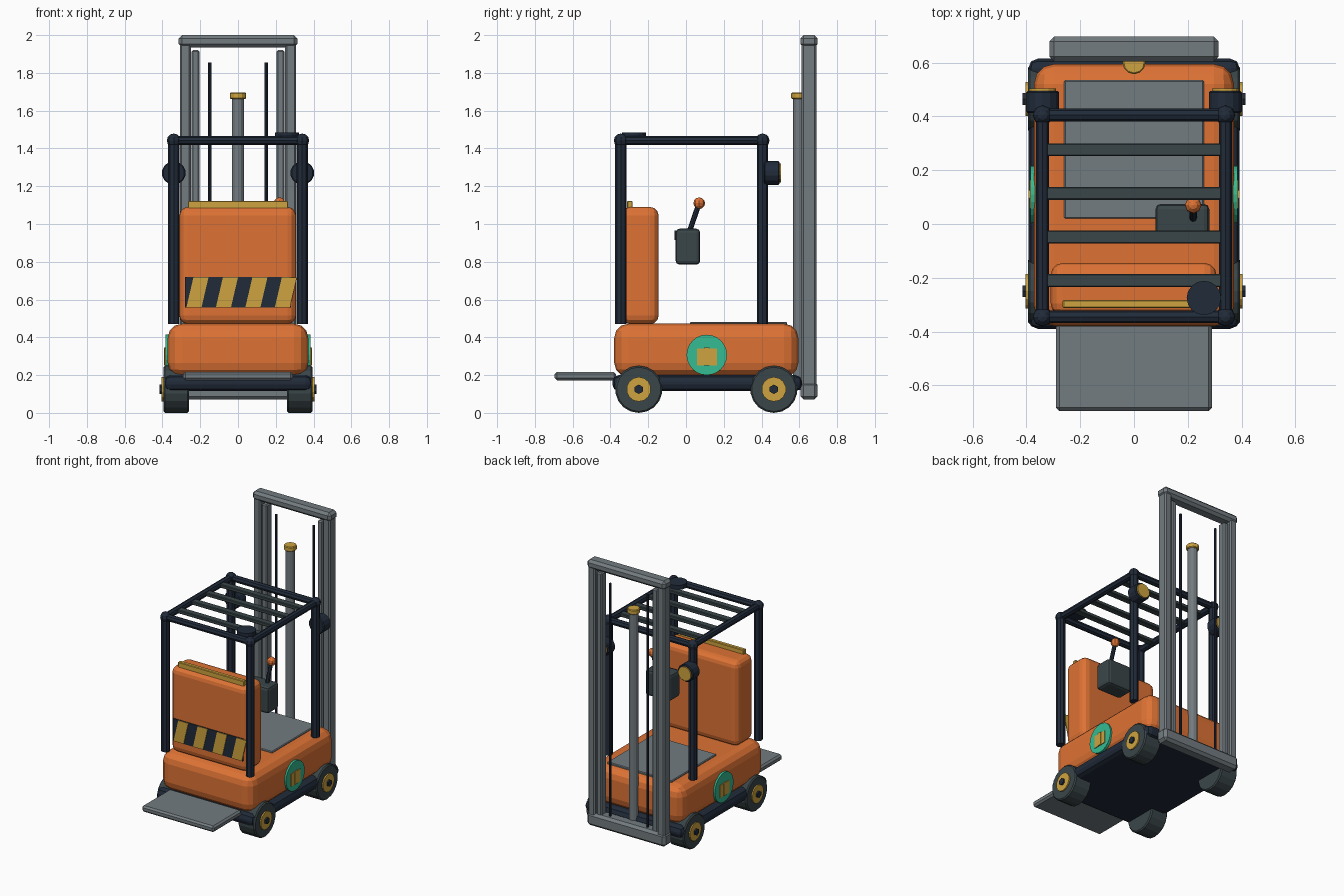
import bpy, bmesh
from mathutils import Vector, Matrix

if "Cube" in bpy.data.objects:
    bpy.data.objects.remove(bpy.data.objects["Cube"])


def material(name, rgb):
    m = bpy.data.materials.new(name)
    m.use_nodes = True
    colour = (*rgb, 1)
    m.diffuse_color = colour
    m.node_tree.nodes["Principled BSDF"].inputs["Base Color"].default_value = colour
    return m


ORANGE = material("orange paint", (0.73, 0.17, 0.035))
YELLOW = material("warning yellow", (0.62, 0.37, 0.05))
STEEL = material("grey steel", (0.17, 0.2, 0.215))
NAVY = material("dark navy", (0.015, 0.024, 0.042))
RUBBER = material("charcoal", (0.042, 0.06, 0.066))
TEAL = material("teal", (0.035, 0.5, 0.29))


def finish(name, bm, mat):
    bmesh.ops.recalc_face_normals(bm, faces=bm.faces)
    mesh = bpy.data.meshes.new(name)
    bm.to_mesh(mesh)
    bm.free()
    mesh.materials.append(mat)
    ob = bpy.data.objects.new(name, mesh)
    bpy.context.collection.objects.link(ob)
    return ob


def box(name, mat, x, y, z, bevel=0.0, segments=1, shear=0.0):
    """Box from (min, max) ranges; shear slides the top along x."""
    bm = bmesh.new()
    bmesh.ops.create_cube(bm, size=1)
    for v in bm.verts:
        top = v.co.z > 0
        v.co = [r[0] if c < 0 else r[1] for c, r in zip(v.co, (x, y, z))]
        if top:
            v.co.x += shear
    if bevel:
        bmesh.ops.bevel(bm, geom=bm.edges[:], offset=bevel, segments=segments,
                        profile=0.5, affect='EDGES', clamp_overlap=True)
    return finish(name, bm, mat)


def rod(name, mat, a, b, radius, sides=8, bevel=0.0):
    """Capped cylinder between two points."""
    a, b = Vector(a), Vector(b)
    axis = b - a
    bm = bmesh.new()
    turn = axis.to_track_quat('Z', 'Y').to_matrix().to_4x4()
    bmesh.ops.create_cone(bm, cap_ends=True, segments=sides, radius1=radius, radius2=radius,
                          depth=axis.length,
                          matrix=Matrix.Translation((a + b) / 2) @ turn)
    if bevel:
        rims = [e for e in bm.edges if any(len(f.verts) > 4 for f in e.link_faces)]
        bmesh.ops.bevel(bm, geom=rims, offset=bevel, segments=1, affect='EDGES')
    return finish(name, bm, mat)


def ball(name, mat, at, radius, sides=8):
    bm = bmesh.new()
    bmesh.ops.create_uvsphere(bm, u_segments=sides, v_segments=6, radius=radius,
                              matrix=Matrix.Translation(at))
    return finish(name, bm, mat)


SIDES = (("left", 1), ("right", -1))


def span(s, a, b):
    """Mirrored min/max range for side s."""
    return tuple(sorted((s * a, s * b)))


# Chassis, body and platforms
box("chassis", NAVY, (-0.393, 0.393), (-0.39, 0.615), (0.115, 0.2), 0.035, 2)
box("body", ORANGE, (-0.372, 0.372), (-0.38, 0.595), (0.19, 0.472), 0.075, 3)
box("deck_plate", STEEL, (-0.26, 0.26), (0.02, 0.535), (0.46, 0.482), 0.005)
box("front_platform", STEEL, (-0.29, 0.29), (-0.695, -0.37), (0.172, 0.217), 0.012)

# Backrest with warning panel
box("backrest", ORANGE, (-0.31, 0.307), (-0.34, -0.145), (0.47, 1.09), 0.045, 3)
box("backrest_trim", YELLOW, (-0.265, 0.265), (-0.312, -0.283), (1.08, 1.122), 0.004)
box("warning_panel", NAVY, (-0.28, 0.28), (-0.346, -0.338), (0.557, 0.72))
for i in range(4):
    x = -0.273 + 0.156 * i
    box(f"warning_stripe_{i + 1}", YELLOW, (x, x + 0.08), (-0.35, -0.344),
        (0.559, 0.718), shear=0.037)

# Wheels with hubs
for side, s in SIDES:
    for end, y in (("front", -0.25), ("rear", 0.465)):
        for part, mat, x0, x1, r, n in (("wheel", RUBBER, 0.26, 0.395, 0.125, 18),
                                        ("hub", YELLOW, 0.37, 0.404, 0.065, 14),
                                        ("hub_cap", NAVY, 0.39, 0.415, 0.025, 6)):
            rod(f"{end}_{side}_{part}", mat, (s * x0, y, 0.125), (s * x1, y, 0.125), r, n,
                0.008 if part == "wheel" else 0)

# Side badges showing a crate
for side, s in SIDES:
    rod(f"{side}_badge", TEAL, (s * 0.365, 0.11, 0.307), (s * 0.384, 0.11, 0.307), 0.107, 24)
    box(f"{side}_badge_crate", YELLOW, span(s, 0.38, 0.389), (0.057, 0.163), (0.25, 0.34))
    box(f"{side}_badge_strap", YELLOW, span(s, 0.385, 0.393), (0.096, 0.124), (0.25, 0.345))

# Overhead guard
X, FRONT, REAR, TOP = 0.34, -0.345, 0.405, 1.442
for side, s in SIDES:
    for end, y in (("front", FRONT), ("rear", REAR)):
        rod(f"{end}_{side}_post", NAVY, (s * X, y, 0.47), (s * X, y, TOP), 0.03)
        ball(f"{end}_{side}_joint", NAVY, (s * X, y, TOP), 0.037)
    rod(f"{side}_roof_rail", NAVY, (s * X, FRONT, TOP), (s * X, REAR, TOP), 0.024)
for end, y in (("front", FRONT), ("rear", REAR)):
    rod(f"{end}_roof_rail", NAVY, (-X, y, TOP), (X, y, TOP), 0.024)
for i in range(4):
    y = 0.276 - 0.162 * i
    box(f"roof_slat_{i + 1}", RUBBER, (-0.325, 0.325), (y - 0.024, y + 0.024), (1.43, 1.455), 0.004)
rod("roof_beacon", NAVY, (0.26, -0.275, 1.452), (0.26, -0.275, 1.484), 0.064, 16)

# Work lamps
for side, s in SIDES:
    rod(f"{side}_lamp", NAVY, (s * X, 0.413, 1.27), (s * X, 0.495, 1.27), 0.063, 14, 0.006)
    rod(f"{side}_lamp_lens", YELLOW, (s * X, 0.49, 1.27), (s * X, 0.504, 1.27), 0.051, 14)

# Control console and lever
box("console", RUBBER, (0.08, 0.28), (-0.055, 0.075), (0.785, 0.975), 0.02, 2)
box("console_screen", NAVY, (0.11, 0.19), (-0.06, -0.052), (0.915, 0.965))
rod("lever", NAVY, (0.22, 0.018, 0.96), (0.22, 0.066, 1.1), 0.014)
ball("lever_knob", ORANGE, (0.22, 0.07, 1.11), 0.031)

# Mast
for side, s in SIDES:
    box(f"{side}_outer_upright", STEEL, span(s, 0.25, 0.308), (0.612, 0.69), (0.09, 1.98), 0.01)
    box(f"{side}_inner_upright", STEEL, span(s, 0.203, 0.245), (0.62, 0.68), (0.1, 1.92), 0.008)
    rod(f"{side}_lift_chain", NAVY, (s * 0.15, 0.655, 0.12), (s * 0.15, 0.655, 1.855), 0.009)
box("mast_top_bar", STEEL, (-0.315, 0.315), (0.605, 0.697), (1.935, 2.0), 0.018)
box("mast_bottom_bar", STEEL, (-0.315, 0.315), (0.605, 0.697), (0.07, 0.165), 0.018)
rod("lift_cylinder", STEEL, (0, 0.6, 0.12), (0, 0.6, 1.67), 0.033, 12)
rod("lift_cylinder_cap", YELLOW, (0, 0.6, 1.662), (0, 0.6, 1.697), 0.043, 12, 0.005)
